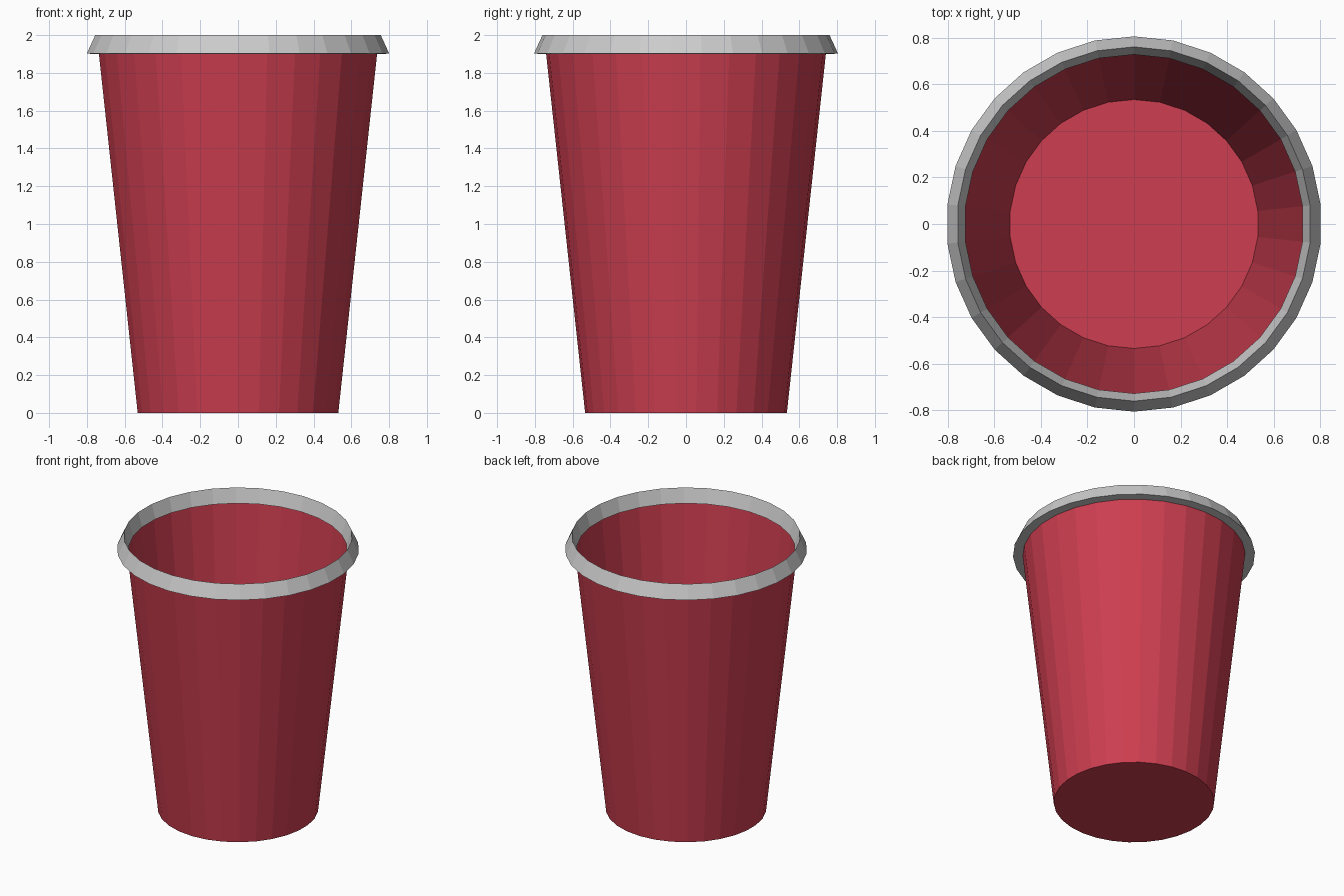
import bpy, bmesh
from math import sin, cos, pi

if "Cube" in bpy.data.objects:
    bpy.data.objects.remove(bpy.data.objects["Cube"])

SIDES = 30


def lathe(name, profile, closed=False, cap_first=False):
    """Revolve (radius, z) points around z into a flat-faced object."""
    bm = bmesh.new()
    rings = []
    for r, z in profile:
        angles = [pi / 2 + 2 * pi * i / SIDES for i in range(SIDES)]
        rings.append([bm.verts.new((r * cos(a), r * sin(a), z)) for a in angles])
    pairs = list(zip(rings, rings[1:]))
    if closed:
        pairs.append((rings[-1], rings[0]))
    for low, high in pairs:
        for i in range(SIDES):
            j = (i + 1) % SIDES
            bm.faces.new((low[i], low[j], high[j], high[i]))
    if cap_first:
        bm.faces.new(rings[0][::-1])
    mesh = bpy.data.meshes.new(name)
    bm.to_mesh(mesh)
    bm.free()
    obj = bpy.data.objects.new(name, mesh)
    bpy.context.collection.objects.link(obj)
    return obj


# Tapered thin cup wall with its floor
cup = lathe("cup_body", [(0.534, 0), (0.741, 1.905)], cap_first=True)
red = bpy.data.materials.new("cup_red")
red.diffuse_color = (0.61, 0.048, 0.08, 1)
red.use_nodes = True
red.node_tree.nodes["Principled BSDF"].inputs["Base Color"].default_value = red.diffuse_color
cup.data.materials.append(red)

# Rim with a triangular section, flaring outward at its lower edge
lathe("rim", [(0.805, 1.902), (0.76, 2.0), (0.727, 1.899)], closed=True)
